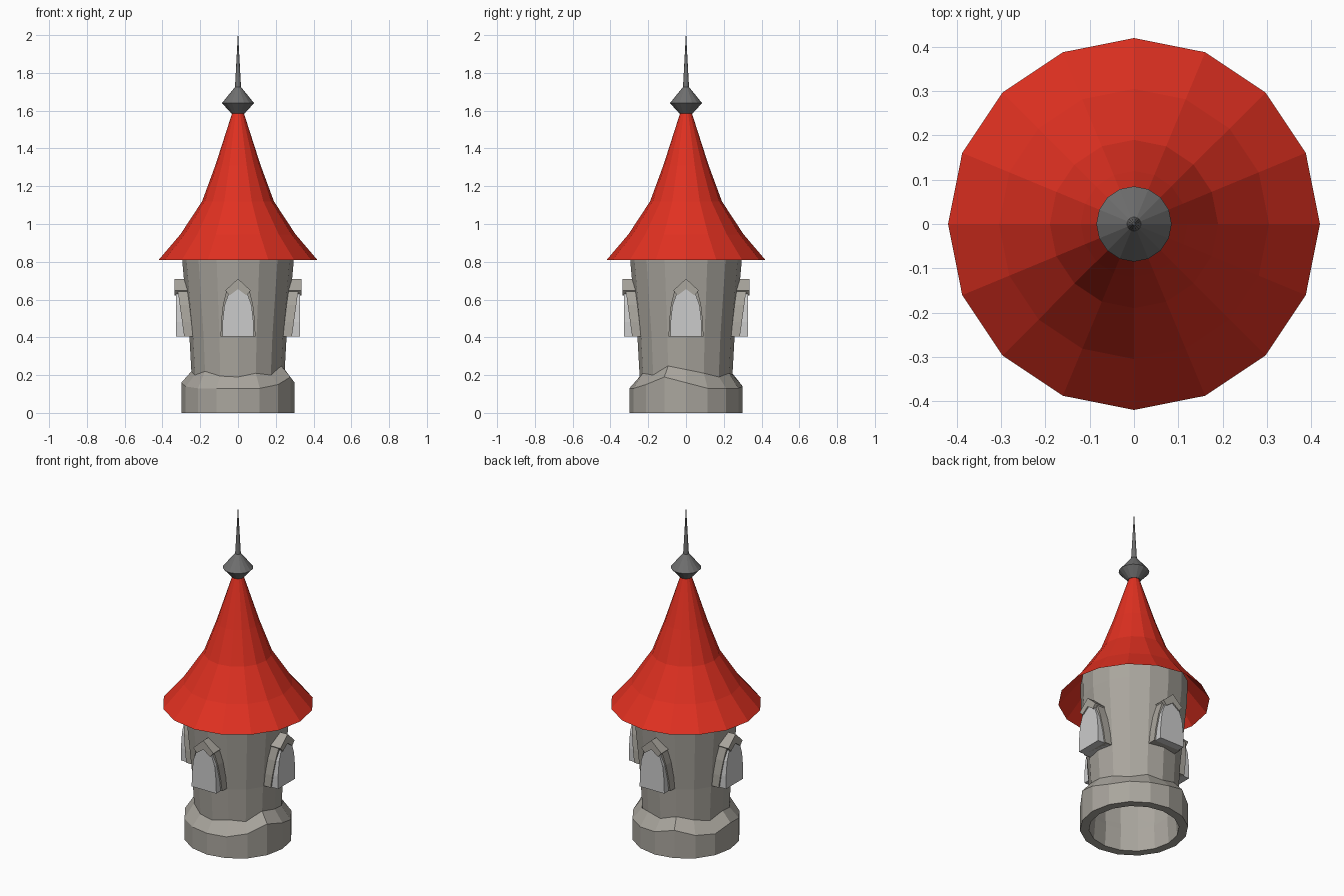
import bpy
from math import sin, cos, pi

if "Cube" in bpy.data.objects:
    bpy.data.objects.remove(bpy.data.objects["Cube"])

SIDES = 16


def material(name, rgb):
    m = bpy.data.materials.new(name)
    m.diffuse_color = (*rgb, 1)
    m.use_nodes = True
    m.node_tree.nodes["Principled BSDF"].inputs["Base Color"].default_value = m.diffuse_color
    return m


STONE = material("stone", (0.40, 0.38, 0.34))
RED = material("red_tiles", (0.75, 0.03, 0.015))
IRON = material("iron", (0.16, 0.16, 0.16))
GLASS = material("glass", (0.55, 0.55, 0.57))


def make(name, verts, faces, mat):
    me = bpy.data.meshes.new(name)
    me.from_pydata(verts, [], faces)
    me.materials.append(mat)
    ob = bpy.data.objects.new(name, me)
    bpy.context.collection.objects.link(ob)
    return ob


def lathe(name, profile, mat, closed=False):
    """Rings of (radius, z); z may be a list giving each side its own height."""
    verts = []
    for r, z in profile:
        for i in range(SIDES):
            a = 2 * pi * i / SIDES
            h = z[i] if isinstance(z, list) else z
            verts.append((r * cos(a), r * sin(a), h))
    n = len(profile)
    faces = []
    for k in range(n if closed else n - 1):
        lo, hi = k * SIDES, ((k + 1) % n) * SIDES
        for i in range(SIDES):
            j = (i + 1) % SIDES
            faces.append((lo + i, lo + j, hi + j, hi + i))
    return make(name, verts, faces, mat)


def slab(name, half, back, front, mat, angle):
    """Mirror a half outline of (side, z) and extrude it radially outwards.
    front is a function giving the outer distance at height z."""
    outline = half + [(-x, z) for x, z in reversed(half) if x > 0]
    n = len(outline)
    verts = []
    for depth in (lambda z: back, front):
        for s, z in outline:
            d = depth(z)
            verts.append((d * cos(angle) - s * sin(angle),
                          d * sin(angle) + s * cos(angle), z))
    faces = [tuple(range(n - 1, -1, -1)), tuple(range(n, 2 * n))]
    faces += [(i, (i + 1) % n, n + (i + 1) % n, n + i) for i in range(n)]
    return make(name, verts, faces, mat)


# Rough stone footing with an uneven top, open underneath
shoulder = [.16, .13, .13, .13, .14, .17, .14, .13,
            .16, .14, .13, .13, .13, .13, .15, .19]
top = [.23, .21, .19, .21, .20, .23, .21, .19,
       .22, .20, .22, .195, .19, .21, .20, .25]
lathe("footing", [(.25, 0), (.30, 0), (.30, shoulder), (.247, top),
                  (.24, shoulder)], STONE, closed=True)

# Flaring tower wall, running up inside the roof
lathe("tower_wall", [(.243, .15), (.257, .40), (.295, .80), (.297, .93)], STONE)

# Concave roof and its finial
lathe("roof", [(.42, .81), (.305, .945), (.19, 1.12), (.12, 1.31), (.03, 1.59)], RED)
lathe("finial", [(.001, 1.585), (.035, 1.585), (.085, 1.64), (.016, 1.725),
                 (.001, 2.0)], IRON)

# Four pointed windows: pane, leaning surround and peaked hood
pane = [(.083, .405), (.082, .48), (.072, .57), (.05, .63), (0, .66)]
surround = [(.092, .405), (.09, .48), (.08, .57), (.062, .645), (0, .69)]
hood_half = [(0, .655), (.045, .622), (.068, .648), (0, .71)]
for i, side in enumerate(("right", "back", "left", "front")):
    a = i * pi / 2
    slab("window_pane_" + side, pane, .22, lambda z: .328, GLASS, a)
    slab("window_surround_" + side, surround, .22,
         lambda z: .285 + (z - .405) * .14, STONE, a)
    # Hood made of two mirrored wedges
    for s in (1, -1):
        verts = []
        for d in (.25, .335):
            for x, z in hood_half:
                verts.append((d * cos(a) - s * x * sin(a),
                              d * sin(a) + s * x * cos(a), z))
        faces = [(3, 2, 1, 0), (4, 5, 6, 7)]
        faces += [(k, k + 1, k + 5, k + 4) for k in range(3)]
        if s < 0:
            faces = [f[::-1] for f in faces]
        make(f"window_hood_{side}_{'a' if s > 0 else 'b'}", verts, faces, STONE)
